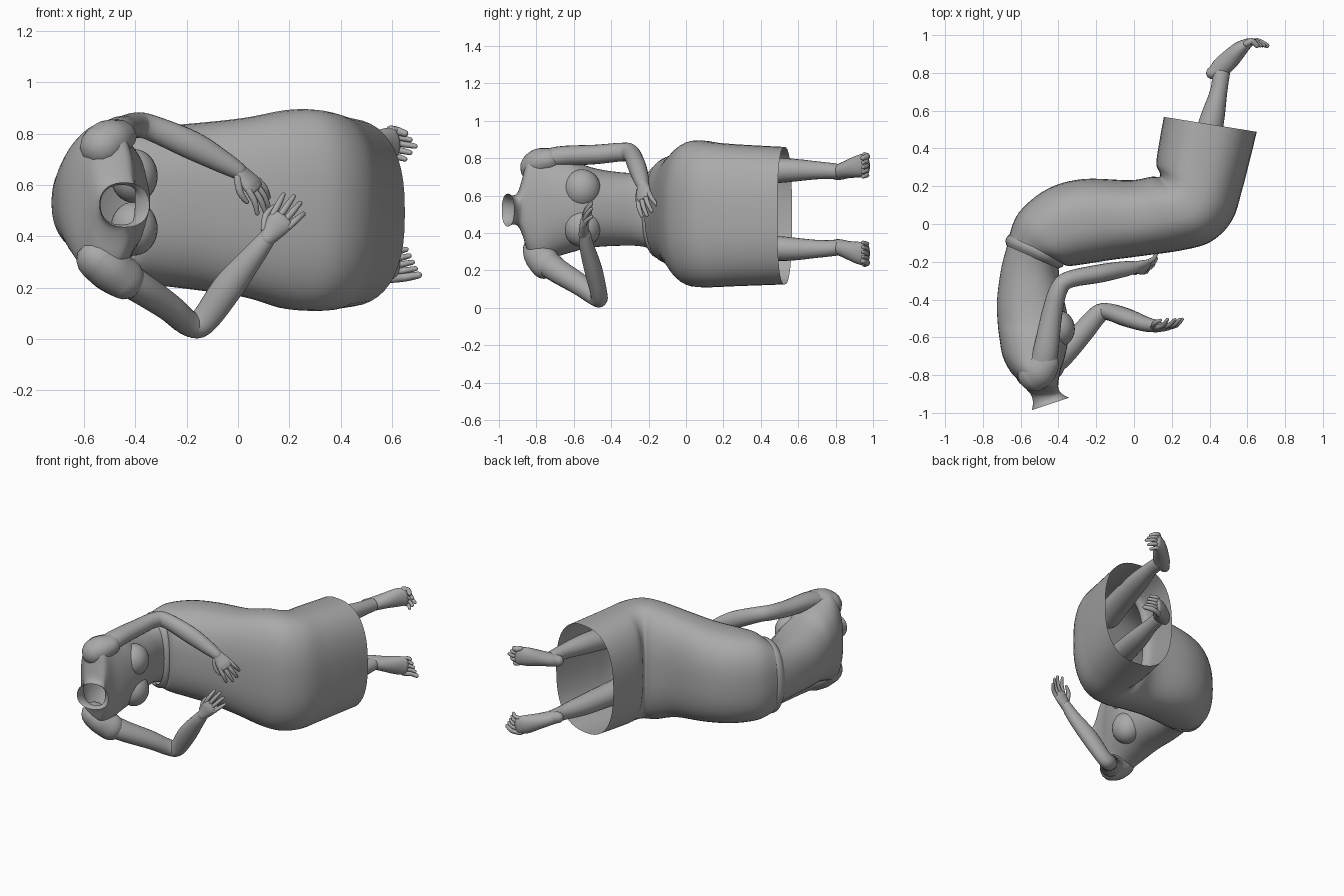
import bpy, bmesh, math
from mathutils import Vector

if "Cube" in bpy.data.objects:
    bpy.data.objects.remove(bpy.data.objects["Cube"])

GREY = bpy.data.materials.new("plain grey")
GREY.diffuse_color = (0.40, 0.40, 0.40, 1)
GREY.use_nodes = True
GREY.node_tree.nodes["Principled BSDF"].inputs["Base Color"].default_value = GREY.diffuse_color


def spline(rows, n):
    """Catmull-Rom interpolation through rows of numbers."""
    out = []
    for i in range(len(rows) - 1):
        a, b, c, d = (rows[max(0, min(len(rows) - 1, i + k))] for k in (-1, 0, 1, 2))
        for j in range(n):
            t = j / n
            out.append([0.5 * (2 * q + (r - p) * t + (2 * p - 5 * q + 4 * r - s) * t * t
                               + (3 * q - p - 3 * r + s) * t ** 3)
                        for p, q, r, s in zip(a, b, c, d)])
    return out + [list(rows[-1])]


def finish(bm, name):
    bmesh.ops.recalc_face_normals(bm, faces=bm.faces)
    mesh = bpy.data.meshes.new(name)
    bm.to_mesh(mesh)
    bm.free()
    mesh.materials.append(GREY)
    ob = bpy.data.objects.new(name, mesh)
    bpy.context.collection.objects.link(ob)
    bpy.ops.object.select_all(action='DESELECT')
    ob.select_set(True)
    bpy.context.view_layer.objects.active = ob
    bpy.ops.object.shade_smooth_by_angle(angle=math.radians(40))
    return ob


def skin(name, rings, start=True, end=True):
    """Bridge rings of points, closing the chosen ends with a fan."""
    bm = bmesh.new()
    loops = [[bm.verts.new(p) for p in ring] for ring in rings]
    n = len(loops[0])
    for a, b in zip(loops, loops[1:]):
        for i in range(n):
            bm.faces.new((a[i], a[(i + 1) % n], b[(i + 1) % n], b[i]))
    for loop, close in ((loops[0], start), (loops[-1], end)):
        if close:
            bm.faces.new(loop)
    return finish(bm, name)


def shell(name, rows, power):
    """Open garment: rows of front x, front y, back x, back y, low z, high z."""
    rings = []
    for fx, fy, bx, by, lo, hi in spline(rows, 5):
        ring = []
        for i in range(48):
            c, s = math.cos(math.tau * i / 48), math.sin(math.tau * i / 48)
            c = math.copysign(abs(c) ** power, c)
            s = math.copysign(abs(s) ** power, s)
            ring.append(((fx + bx) / 2 + c * (fx - bx) / 2,
                         (fy + by) / 2 + c * (fy - by) / 2,
                         (lo + hi) / 2 + s * (hi - lo) / 2))
        rings.append(ring)
    return skin(name, rings, False, False)


def tube(name, rows, side=(0, 0, 1), n=6, sides=20, rounded=True):
    """Limb: rows of x, y, z, radius along side, radius across it."""
    pts = spline(rows, n)
    rings = []
    for i, p in enumerate(pts):
        a, b = pts[max(i - 1, 0)], pts[min(i + 1, len(pts) - 1)]
        t = (Vector(b[:3]) - Vector(a[:3])).normalized()
        u = Vector(side)
        u = (u - t * u.dot(t)).normalized()
        v = t.cross(u)

        def ring(k, shift):
            return [Vector(p[:3]) + t * shift + u * (math.cos(w) * p[3] * k) + v * (math.sin(w) * p[4] * k)
                    for w in (math.tau * j / sides for j in range(sides))]
        r = min(p[3], p[4])
        cap = [(0.3, 0.95), (0.7, 0.7), (0.92, 0.35)]
        if i == 0 and rounded:
            rings += [ring(k, -r * s) for k, s in cap]
        rings.append(ring(1, 0))
        if i == len(pts) - 1 and rounded:
            rings += [ring(k, r * s) for k, s in reversed(cap)]
    return skin(name, rings)


def hand(name, wrist, direction, side, curl):
    """Palm, four curled fingers and a thumb."""
    w, d, s = Vector(wrist), Vector(direction).normalized(), Vector(side).normalized()
    c = d.cross(s) * curl
    palm = [(0, .032, .03), (.04, .042, .026), (.08, .05, .022), (.10, .046, .016)]
    tube(name + "_palm", [(*(w + d * a), r, q) for a, r, q in palm], s)
    for k in range(4):
        base = w + d * .09 + s * (.026 * (k - 1.5))
        length = (.085, .105, .10, .075)[k]
        tip = s * (.005 * (k - 1.5))
        tube(f"{name}_finger_{k + 1}",
             [(*base, .013, .013), (*(base + d * length * .55 + c * .012 + tip), .0125, .0125),
              (*(base + d * length + c * .04 + tip * 2), .009, .009)], s, 3, 10)
    base = w + d * .025 - s * .03
    tube(name + "_thumb",
         [(*base, .016, .016), (*(base + d * .045 - s * .028 + c * .02), .014, .014),
          (*(base + d * .09 - s * .025 + c * .035), .009, .009)], c, 3, 10)


# blouse with shoulders and open neck
shell("torso", [
    (-.40, -.20, -.655, -.06, .30, .74), (-.395, -.28, -.70, -.22, .33, .72),
    (-.37, -.40, -.725, -.40, .33, .73), (-.345, -.52, -.722, -.52, .32, .755),
    (-.345, -.60, -.713, -.60, .30, .79), (-.365, -.70, -.695, -.70, .27, .82),
    (-.39, -.78, -.655, -.78, .235, .84), (-.40, -.84, -.60, -.84, .29, .815),
    (-.40, -.872, -.57, -.875, .385, .70), (-.39, -.89, -.545, -.905, .435, .62),
    (-.372, -.905, -.535, -.945, .445, .60), (-.345, -.92, -.54, -.985, .435, .61)], .88)

# bust
for label, z in (("lower", .43), ("upper", .635)):
    bm = bmesh.new()
    bmesh.ops.create_uvsphere(bm, u_segments=24, v_segments=16, radius=1)
    for v in bm.verts:
        v.co = (-.405 + v.co.x * .092, -.555 + v.co.y * .10, z + v.co.z * .105)
    finish(bm, label + "_bust")

# skirt bent at hips and knees, open at the hem
shell("skirt", [
    (-.385, -.205, -.665, -.075, .275, .755), (-.35, -.222, -.61, .06, .24, .80),
    (-.26, -.212, -.46, .185, .215, .825), (-.12, -.19, -.27, .238, .195, .838),
    (.05, -.168, -.02, .232, .165, .86), (.26, -.138, .09, .25, .12, .89),
    (.41, -.092, .135, .25, .11, .895), (.52, .02, .135, .275, .11, .885),
    (.575, .19, .118, .32, .115, .875), (.615, .345, .135, .44, .12, .867),
    (.65, .488, .158, .567, .125, .86)], .8)

# waistband
shell("waistband", [
    (-.40, -.235, -.675, -.115, .295, .74), (-.378, -.225, -.68, -.085, .27, .76),
    (-.37, -.205, -.665, -.06, .265, .765), (-.375, -.19, -.64, -.045, .285, .75)], .86)

# short sleeves
tube("upper_sleeve", [(-.53, -.80, .75, .085, .09), (-.50, -.775, .775, .08, .09),
                      (-.47, -.73, .79, .066, .08)])
tube("lower_sleeve", [(-.55, -.785, .31, .08, .09), (-.50, -.775, .27, .083, .09),
                      (-.44, -.75, .235, .085, .075)], (.5, 0, -.8))

# arms
tube("upper_side_arm", [
    (-.485, -.76, .785, .06, .072), (-.465, -.66, .81, .055, .066),
    (-.435, -.48, .82, .052, .055), (-.40, -.35, .832, .05, .048),
    (-.345, -.295, .825, .05, .045), (-.18, -.262, .755, .056, .048),
    (-.06, -.24, .69, .044, .042), (.0, -.23, .655, .034, .034)])
tube("lower_side_arm", [
    (-.47, -.76, .255, .075, .068), (-.38, -.69, .20, .068, .062),
    (-.27, -.57, .125, .06, .055), (-.19, -.48, .06, .052, .05),
    (-.135, -.465, .07, .054, .045), (-.04, -.495, .20, .06, .048),
    (.06, -.53, .325, .045, .04), (.115, -.54, .395, .034, .032)], (.75, 0, -.65))
hand("upper_side_hand", (-.005, -.23, .66), (.70, .03, -.68), (.45, .7, .5), -1)
hand("lower_side_hand", (.112, -.545, .39), (.60, 0, .78), (.78, 0, -.62), 1)

# legs, feet and toes, mirrored across the body
MID = .525
for label, m in (("upper", 1), ("lower", -1)):
    def at(x, y, h, r, q):
        return (x, y, MID + m * h, r, q)
    tube(label + "_leg", [
        at(.30, .10, .19, .09, .09), at(.35, .30, .20, .075, .08),
        at(.41, .54, .21, .064, .066), at(.448, .70, .21, .048, .046),
        at(.462, .80, .205, .042, .046)])
    tube(label + "_foot", [
        at(.415, .80, .195, .036, .034), at(.45, .82, .20, .042, .05),
        at(.50, .865, .215, .048, .052), at(.56, .925, .232, .06, .042),
        at(.605, .958, .24, .06, .026)])
    for k in range(5):
        h, big = .29 - .025 * k, (k == 0)
        r = .017 if big else .0125
        reach = .055 + .012 * (4 - k) if m < 0 else .05 + .01 * (4 - abs(k - 2) * 2)
        tube(f"{label}_toe_{k + 1}", [
            at(.595, .955, h, r, r), at(.595 + reach * .55, .968, h - .006, r, r),
            at(.60 + reach, .945, h - .014, r * .8, r * .8)], n=3, sides=10)
